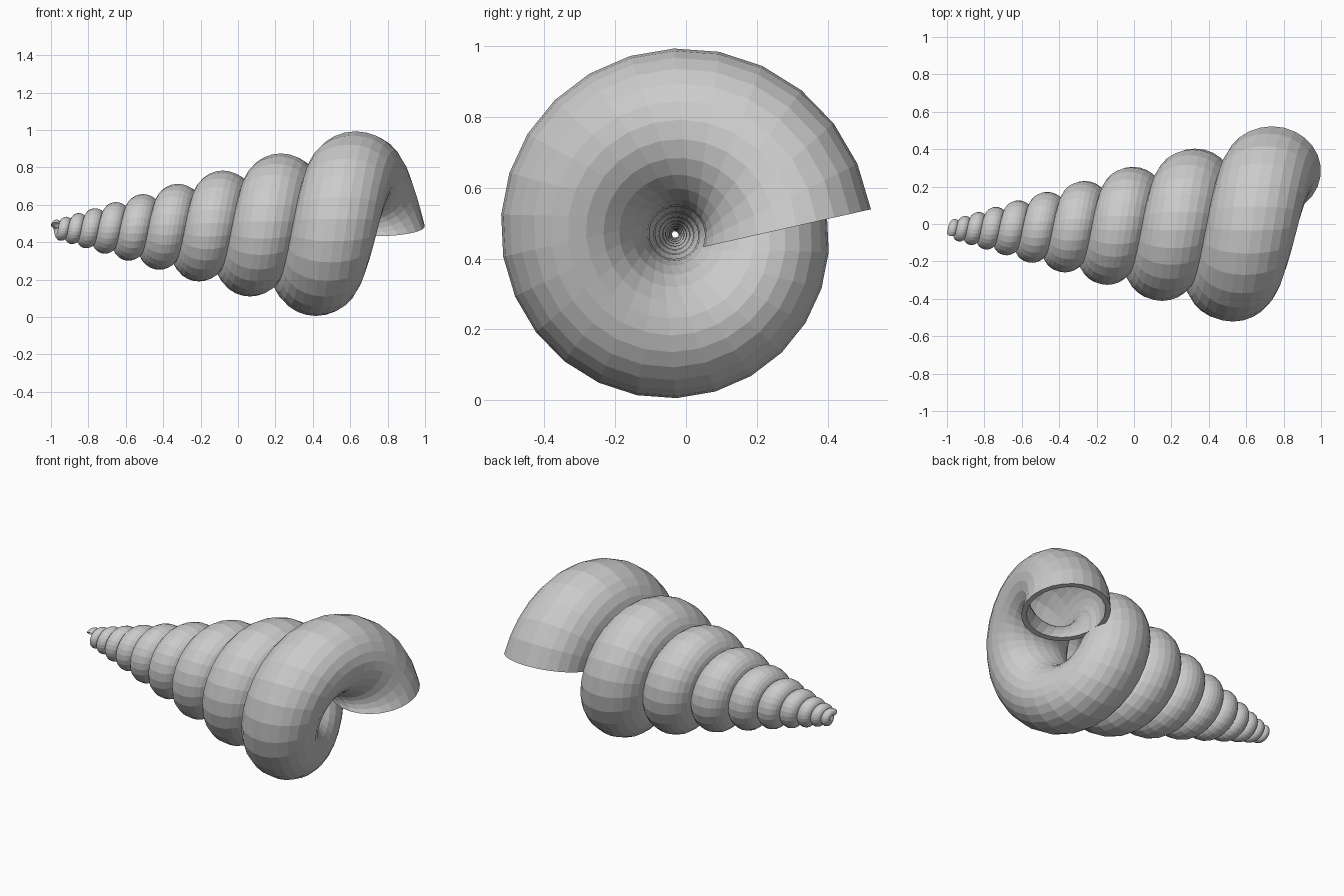
import bpy, bmesh, math

if "Cube" in bpy.data.objects:
    bpy.data.objects.remove(bpy.data.objects["Cube"])

# Spiral shell: a tube growing exponentially along the x axis
TIP_X, AXIS_Y, AXIS_Z = -1.15, -0.03, 0.468   # virtual tip of the cone and axis
WHORL = 0.775                                 # shrink factor per turn
D_END = 1.887                                 # distance of mouth centre from the tip
TURNS, STEPS, SIDES = 9.35, 26, 26
R_PATH, R_RADIAL, R_AXIAL = 0.167, 0.129, 0.139
END_ANGLE, LEAN = math.radians(3.2), math.radians(9.5)
INNER = 0.88                                  # inner wall relative to the outer


def section(bm, turn, scale):
    """One cross-section, 'turn' whorls back from the mouth."""
    d = D_END * WHORL ** turn
    a = END_ANGLE + turn * 2 * math.pi
    ring = []
    for i in range(SIDES):
        t = 2 * math.pi * i / SIDES
        u = R_RADIAL * d * scale * math.cos(t)
        x = TIP_X + d + R_AXIAL * d * scale * math.sin(t)
        y = AXIS_Y + R_PATH * d * math.cos(a) + u * math.cos(a + LEAN)
        z = AXIS_Z + R_PATH * d * math.sin(a) + u * math.sin(a + LEAN)
        ring.append(bm.verts.new((x, y, z)))
    return ring


def bridge(bm, a, b):
    for i in range(SIDES):
        j = (i + 1) % SIDES
        bm.faces.new((a[i], a[j], b[j], b[i]))


bm = bmesh.new()
n = round(TURNS * STEPS)
outer = [section(bm, k / STEPS, 1) for k in range(n + 1)]
inner = [section(bm, k / STEPS, INNER) for k in range(n + 1)]

# Outer wall, inner wall, and the rims at mouth and tip
loop = outer + inner[::-1]
for k in range(len(loop)):
    bridge(bm, loop[k], loop[(k + 1) % len(loop)])
bmesh.ops.recalc_face_normals(bm, faces=bm.faces)

mesh = bpy.data.meshes.new("spiral_shell")
bm.to_mesh(mesh)
bm.free()
shell = bpy.data.objects.new("spiral_shell", mesh)
bpy.context.collection.objects.link(shell)
